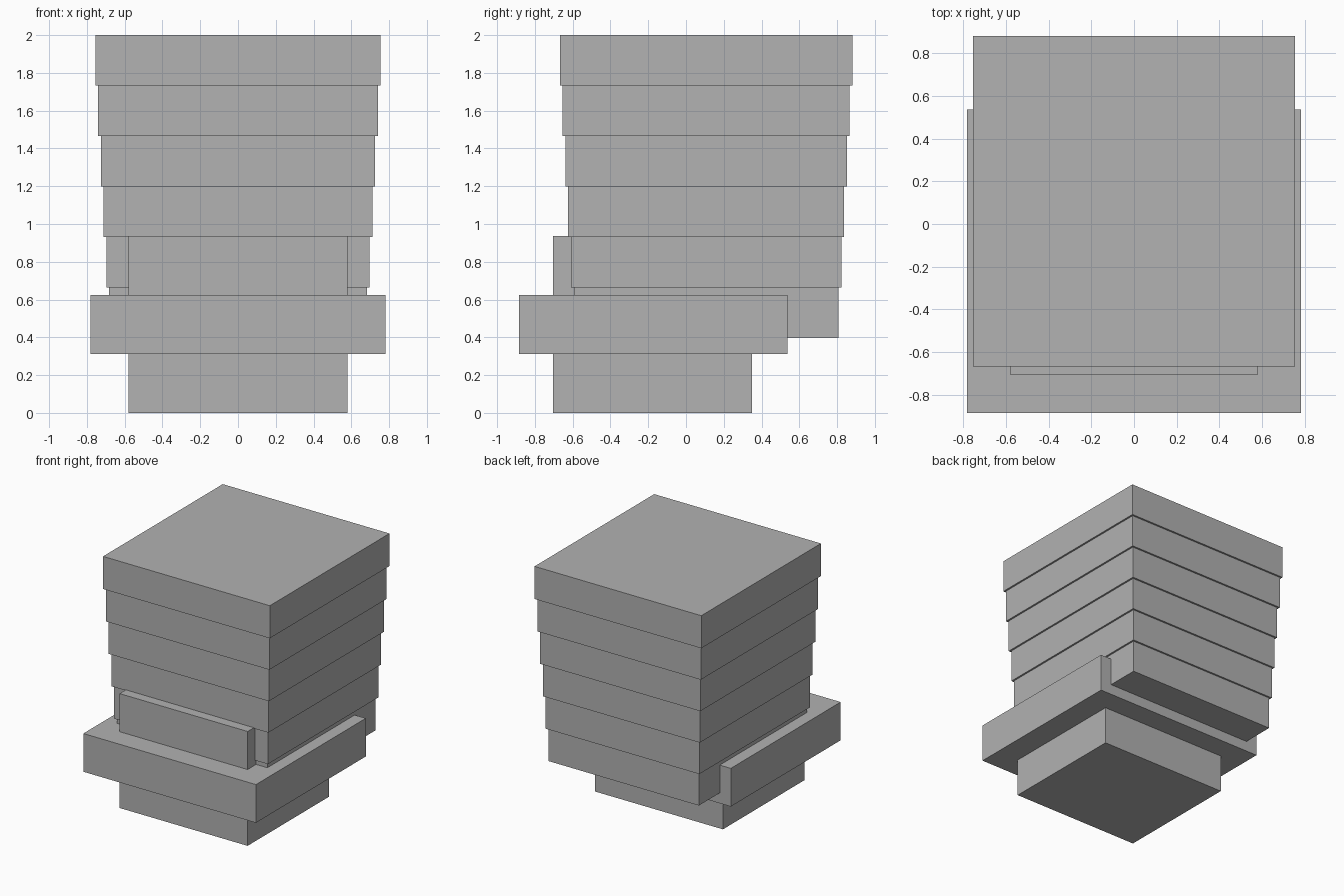
import bpy

if "Cube" in bpy.data.objects:
    bpy.data.objects.remove(bpy.data.objects["Cube"])

grey = bpy.data.materials.new("mid_grey")
grey.diffuse_color = (0.445, 0.445, 0.445, 1)
grey.use_nodes = True
grey.node_tree.nodes["Principled BSDF"].inputs["Base Color"].default_value = grey.diffuse_color


def box(name, half_x, y0, y1, z0, z1):
    """Box centred on x, spanning the given y and z ranges."""
    bpy.ops.mesh.primitive_cube_add(size=1, location=(0, (y0 + y1) / 2, (z0 + z1) / 2))
    ob = bpy.context.object
    ob.name = name
    ob.scale = (2 * half_x, y1 - y0, z1 - z0)
    bpy.ops.object.transform_apply(location=False, rotation=False, scale=True)
    ob.data.materials.append(grey)
    return ob


# Lower core block, rising through the slab
box("core_block", 0.58, -0.704, 0.35, 0.0, 0.937)

# Wide slab around the core
box("wide_slab", 0.782, -0.885, 0.537, 0.312, 0.625)

# Stack of six tiers, each slightly larger than the one below
TIERS = 6
BASE, TOP = 0.397, 2.0
STEP = (TOP - BASE) / TIERS
for i in range(TIERS):
    grow = 0.0147 * i
    box(f"tier_{i + 1}", 0.682 + grow, -0.594 - grow, 0.808 + grow,
        BASE + i * STEP, BASE + (i + 1) * STEP)
